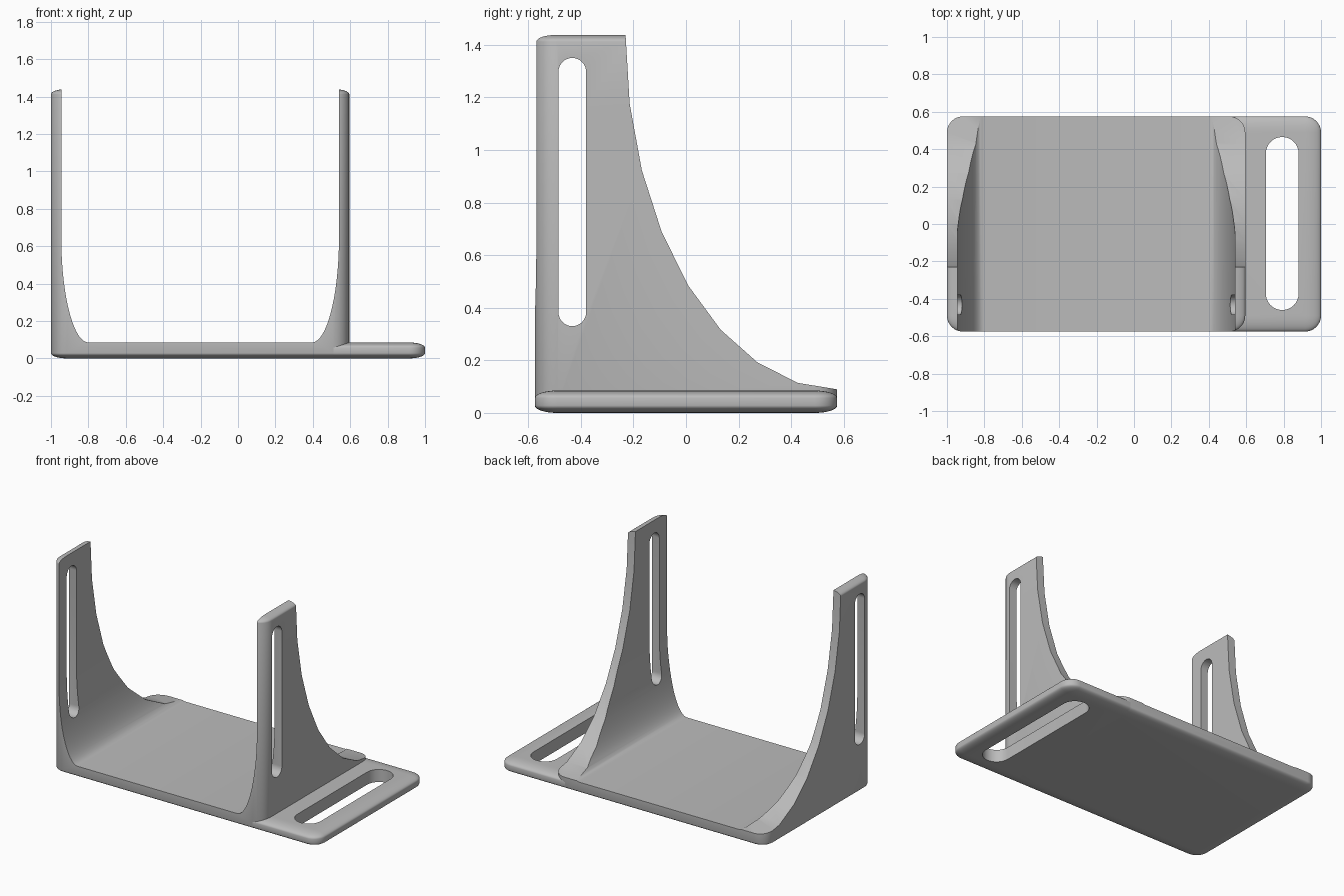
import bpy, bmesh
from math import sin, cos, pi
from mathutils import Vector

if "Cube" in bpy.data.objects:
    bpy.data.objects.remove(bpy.data.objects["Cube"], do_unlink=True)

grey = bpy.data.materials.new("plain_grey")
grey.use_nodes = True
COLOUR = (0.5, 0.5, 0.5, 1)
grey.diffuse_color = COLOUR
grey.node_tree.nodes["Principled BSDF"].inputs["Base Color"].default_value = COLOUR

HALF_Y, FLOOR, TOP = 0.575, 0.085, 1.44
ROUND, ROUND_Z = 0.085, 0.028   # edge rounding is flatter along z


def to_object(bm, name):
    bmesh.ops.recalc_face_normals(bm, faces=bm.faces)
    mesh = bpy.data.meshes.new(name)
    bm.to_mesh(mesh)
    bm.free()
    mesh.materials.append(grey)
    obj = bpy.data.objects.new(name, mesh)
    bpy.context.collection.objects.link(obj)
    return obj


def rounded_box(name, x0, x1, height):
    """Box with elliptically rounded edges, standing on z = 0."""
    stretch = ROUND / ROUND_Z
    bm = bmesh.new()
    bmesh.ops.create_cube(bm, size=1)
    bmesh.ops.scale(bm, vec=(x1 - x0, 2 * HALF_Y, height * stretch), verts=bm.verts)
    bmesh.ops.bevel(bm, geom=bm.edges[:], offset=ROUND, segments=8,
                    profile=0.5, affect='EDGES')
    bmesh.ops.scale(bm, vec=(1, 1, 1 / stretch), verts=bm.verts)
    bmesh.ops.translate(bm, vec=((x0 + x1) / 2, 0, height / 2), verts=bm.verts)
    return to_object(bm, name)


def prism(name, points, axis, lo, hi):
    """Closed outline pushed along one axis."""
    def place(u, v, w):
        return {"x": (w, u, v), "y": (u, w, v), "z": (u, v, w)}[axis]
    bm = bmesh.new()
    face = bm.faces.new([bm.verts.new(place(u, v, lo)) for u, v in points])
    out = bmesh.ops.extrude_face_region(bm, geom=[face])
    moved = [g for g in out["geom"] if isinstance(g, bmesh.types.BMVert)]
    bmesh.ops.translate(bm, vec=Vector(place(0, 0, hi - lo)), verts=moved)
    return to_object(bm, name)


def arc(cu, cv, ru, rv, start, end, steps):
    angles = [start + (end - start) * i / steps for i in range(steps + 1)]
    return [(cu + ru * cos(a), cv + rv * sin(a)) for a in angles]


def slot(u0, u1, v0, v1):
    """Upright outline with round ends."""
    r, mid = (u1 - u0) / 2, (u0 + u1) / 2
    return (arc(mid, v1 - r, r, r, 0, pi, 16)
            + arc(mid, v0 + r, r, r, pi, 2 * pi, 16))


def cut(obj, cutter):
    cutter.hide_render = True
    mod = obj.modifiers.new("cut", 'BOOLEAN')
    mod.operation, mod.solver, mod.object = 'DIFFERENCE', 'EXACT', cutter
    bpy.ops.object.select_all(action='DESELECT')
    bpy.context.view_layer.objects.active = obj
    obj.select_set(True)
    bpy.ops.object.modifier_apply(modifier=mod.name)
    bpy.data.objects.remove(cutter, do_unlink=True)


# Cradle: floor with two uprights, hollowed between them
cradle = rounded_box("cradle", -1, 0.595, TOP)
hollow = (arc(-0.8, 0.65, 0.145, 0.65 - FLOOR, pi, 1.5 * pi, 20)
          + arc(0.395, 0.65, 0.145, 0.65 - FLOOR, 1.5 * pi, 2 * pi, 20)
          + [(0.54, 1.7), (-0.945, 1.7)])
cut(cradle, prism("hollow_cutter", hollow, "y", -0.8, 0.8))

# Sweeping curve that thins the uprights towards the back
sweep = (arc(0.585, TOP, 0.815, 1.352, pi, 1.5 * pi, 8)
         + [(0.8, TOP - 1.352), (0.8, 1.7), (-0.235, 1.7)])
cut(cradle, prism("sweep_cutter", sweep, "x", -1.2, 0.9))

# Long slot through both uprights
cut(cradle, prism("upright_slot_cutter", slot(-0.485, -0.38, 0.33, 1.35),
                  "x", -1.2, 0.9))

# Side flange with its own slot
flange = rounded_box("side_flange", 0.42, 1, FLOOR)
cut(flange, prism("flange_slot_cutter", slot(0.705, 0.88, -0.46, 0.465),
                  "z", -0.2, 0.3))

# Smooth shading with sharp edges kept
bpy.ops.object.select_all(action='DESELECT')
for part in (cradle, flange):
    part.select_set(True)
    bpy.context.view_layer.objects.active = part
bpy.ops.object.shade_smooth_by_angle(angle=pi / 6)
